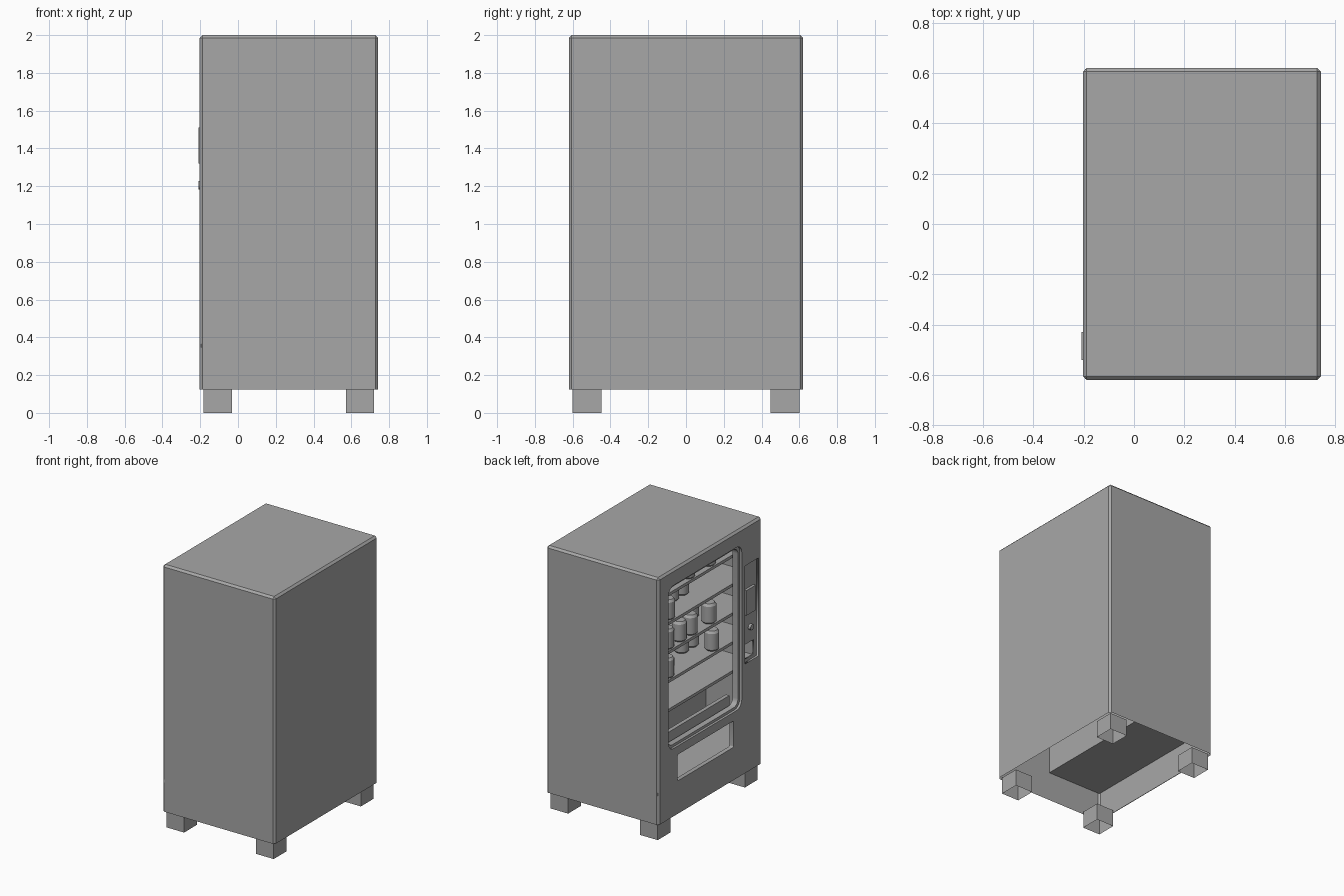
import bpy, bmesh, math
from mathutils import Matrix, Vector

if "Cube" in bpy.data.objects:
    bpy.data.objects.remove(bpy.data.objects["Cube"])

grey = bpy.data.materials.new("plain_grey")
grey.diffuse_color = (0.39, 0.39, 0.39, 1)
grey.use_nodes = True
grey.node_tree.nodes["Principled BSDF"].inputs["Base Color"].default_value = grey.diffuse_color


def finish(name, bm):
    me = bpy.data.meshes.new(name)
    bm.to_mesh(me)
    bm.free()
    me.materials.append(grey)
    ob = bpy.data.objects.new(name, me)
    bpy.context.collection.objects.link(ob)
    return ob


def cube(x, y, z):
    bm = bmesh.new()
    bmesh.ops.create_cube(bm, size=1)
    for v in bm.verts:
        v.co = Vector([(r[0] + r[1]) / 2 + c * (r[1] - r[0]) for r, c in zip((x, y, z), v.co)])
    return bm


def box(name, x, y, z):
    return finish(name, cube(x, y, z))


def rounded(y, z, r=0, grow=0):
    """Rounded rectangle outline in the y-z plane."""
    y, z = (y[0] - grow, y[1] + grow), (z[0] - grow, z[1] + grow)
    if r == 0:
        return [(y[0], z[0]), (y[1], z[0]), (y[1], z[1]), (y[0], z[1])]
    centres = [(y[1] - r, z[1] - r), (y[0] + r, z[1] - r), (y[0] + r, z[0] + r), (y[1] - r, z[0] + r)]
    return [(c[0] + r * math.cos(a), c[1] + r * math.sin(a))
            for k, c in enumerate(centres)
            for a in [math.pi / 2 * (k + i / 4) for i in range(5)]]


def pierced_panel(name, x, loops):
    """Flat panel facing x; the first loop is the outline, the others are holes."""
    cu = bpy.data.curves.new(name, "CURVE")
    cu.dimensions = "2D"
    cu.fill_mode = "BOTH"
    cu.extrude = (x[1] - x[0]) / 2
    for loop in loops:
        sp = cu.splines.new("POLY")
        sp.points.add(len(loop) - 1)
        for p, (a, b) in zip(sp.points, loop):
            p.co = (a, b, 0, 1)
        sp.use_cyclic_u = True
    tmp = bpy.data.objects.new(name + "_outline", cu)
    bpy.context.collection.objects.link(tmp)
    bpy.context.view_layer.update()
    dg = bpy.context.evaluated_depsgraph_get()
    me = bpy.data.meshes.new_from_object(tmp.evaluated_get(dg))
    bpy.data.objects.remove(tmp)
    bm = bmesh.new()
    bm.from_mesh(me)
    bpy.data.meshes.remove(me)
    bmesh.ops.remove_doubles(bm, verts=bm.verts, dist=0.0001)
    bm.transform(Matrix(((0, 0, 1, (x[0] + x[1]) / 2), (1, 0, 0, 0), (0, 1, 0, 0), (0, 0, 0, 1))))
    bmesh.ops.recalc_face_normals(bm, faces=bm.faces)
    return finish(name, bm)


FRONT = -0.203

# Cabinet shell: chamfered, open underneath and at the front
bm = cube((FRONT, 0.742), (-0.62, 0.62), (0.125, 2.0))
edges = [e for e in bm.edges if any(v.co.z > 1 for v in e.verts)]
bmesh.ops.bevel(bm, geom=edges, offset=0.015, segments=1, affect="EDGES")
gone = [f for f in bm.faces if f.normal.z < -0.9 or f.normal.x < -0.9]
bmesh.ops.delete(bm, geom=gone, context="FACES")
finish("cabinet_shell", bm)

# Thin front panel with window, delivery slot and control recess
window = ((-0.38, 0.50), (0.64, 1.88))
slot = ((-0.28, 0.39), (0.375, 0.575))
control = ((-0.58, -0.42), (0.955, 1.70))
pierced_panel("front_panel", (FRONT, FRONT + 0.004), [
    rounded((-0.605, 0.605), (0.125, 1.985)),
    rounded(*window, 0.06), rounded(*slot, 0.01), rounded(*control)])

# Reveals lining the openings, and the window rim set back inside
pierced_panel("window_reveal", (FRONT + 0.002, -0.18), [
    rounded(*window, 0.06, 0.004), rounded(*window, 0.06)])
pierced_panel("window_rim", (-0.185, -0.14), [
    rounded(*window, 0.06, 0.004), rounded(*window, 0.05, -0.02)])
pierced_panel("slot_reveal", (FRONT + 0.002, -0.17), [
    rounded(*slot, 0.01, 0.004), rounded(*slot, 0.01)])
pierced_panel("control_reveal", (FRONT + 0.002, -0.18), [
    rounded(*control, 0, 0.004), rounded(*control)])

# Inner compartment
box("compartment_back", (0.264, 0.27), (-0.615, 0.615), (0.345, 1.99))
box("compartment_floor", (-0.195, 0.27), (-0.615, 0.615), (0.345, 0.365))
box("delivery_sill", (-0.17, -0.12), (-0.40, 0.52), (0.61, 0.635))
box("delivery_flap", (-0.12, -0.09), (-0.35, 0.50), (0.625, 0.72))

# Shelves
shelf_z = [0.895 + 0.22 * i for i in range(5)]
for i, z in enumerate(shelf_z):
    box("shelf_%d" % (i + 1), (-0.12, 0.265), (-0.615, 0.615), (z - 0.022, z))


# Drink cans: tapered at both ends
def can(name, x, y, z):
    profile = [(0.042, 0), (0.052, 0.012), (0.052, 0.135), (0.04, 0.153)]
    n = 16
    bm = bmesh.new()
    rings = [[bm.verts.new((x + r * math.cos(math.tau * k / n), y + r * math.sin(math.tau * k / n), z + h))
              for k in range(n)] for r, h in profile]
    for lo, hi in zip(rings, rings[1:]):
        for k in range(n):
            bm.faces.new((lo[k], lo[(k + 1) % n], hi[(k + 1) % n], hi[k]))
    bm.faces.new(rings[0][::-1])
    bm.faces.new(rings[-1])
    ob = finish(name, bm)
    bpy.ops.object.select_all(action="DESELECT")
    ob.select_set(True)
    bpy.context.view_layer.objects.active = ob
    bpy.ops.object.shade_smooth_by_angle(angle=math.radians(30))


front_x, rear_x = -0.07, 0.08
rows = {1: [(front_x, (-0.21, 0.33)), (rear_x, (-0.18, -0.06))],
        2: [(front_x, (-0.175, 0.05, 0.18, 0.33)), (rear_x, (-0.18,))],
        3: [(front_x, (0.32,)), (rear_x, (-0.06, 0.06))],
        4: [(front_x, (-0.17, 0.08))]}
count = 0
for shelf, lines in rows.items():
    for x, ys in lines:
        for y in ys:
            count += 1
            can("can_%d" % count, x, y, shelf_z[shelf])

# Control recess: back plate, screen, coin knob and change tray
pierced_panel("control_plate", (-0.188, -0.18), [
    rounded(*control), rounded((-0.54, -0.44), (0.98, 1.09))])
box("control_screen", (-0.208, -0.18), (-0.54, -0.43), (1.32, 1.51))
bm = bmesh.new()
bmesh.ops.create_cone(bm, cap_ends=True, segments=16, radius1=0.022, radius2=0.022, depth=0.025,
                      matrix=Matrix.Translation((-0.1955, -0.50, 1.205)) @ Matrix.Rotation(math.pi / 2, 4, "Y"))
finish("coin_knob", bm)
bm = cube((-0.182, -0.10), (-0.55, -0.43), (0.97, 1.10))
bmesh.ops.delete(bm, geom=[f for f in bm.faces if f.normal.x < -0.9], context="FACES")
finish("change_tray", bm)

# Feet: square tubes open underneath
for sx, x in (("front", (-0.182, -0.033)), ("back", (0.571, 0.72))):
    for sy, y in (("left", (0.447, 0.60)), ("right", (-0.60, -0.447))):
        bm = cube(x, y, (0, 0.13))
        bmesh.ops.delete(bm, geom=[f for f in bm.faces if f.normal.z < -0.9], context="FACES")
        finish("foot_%s_%s" % (sx, sy), bm)
